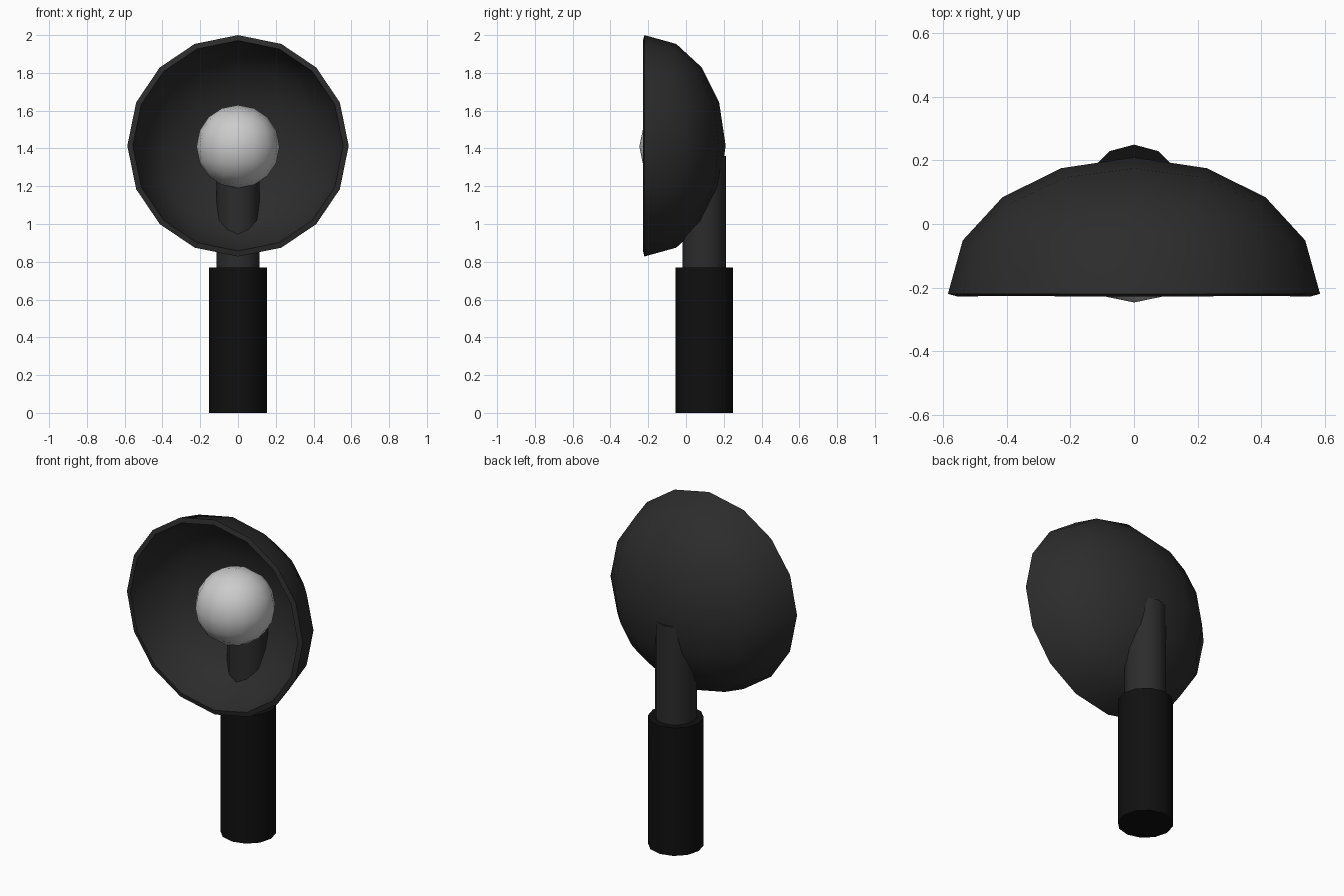
import bpy, bmesh, math
from mathutils import Vector

if "Cube" in bpy.data.objects:
    bpy.data.objects.remove(bpy.data.objects["Cube"])


def paint(obj, name, value):
    mat = bpy.data.materials.get(name) or bpy.data.materials.new(name)
    mat.diffuse_color = (value, value, value, 1)
    mat.use_nodes = True
    mat.node_tree.nodes["Principled BSDF"].inputs["Base Color"].default_value = mat.diffuse_color
    obj.data.materials.append(mat)


def smooth(obj):
    bpy.ops.object.select_all(action='DESELECT')
    obj.select_set(True)
    bpy.context.view_layer.objects.active = obj
    bpy.ops.object.shade_smooth_by_angle(angle=math.radians(40))


def quad_sphere(name, scale, location, half=False):
    """Rounded cube of 16 segments around; half keeps only the back (+y) side."""
    bpy.ops.mesh.primitive_cube_add(size=2)
    obj = bpy.context.object
    obj.name = name
    sub = obj.modifiers.new("Subdivide", 'SUBSURF')
    sub.levels = 2
    bpy.ops.object.modifier_apply(modifier=sub.name)
    bm = bmesh.new()
    bm.from_mesh(obj.data)
    for v in bm.verts:
        v.co.normalize()
    if half:
        bmesh.ops.delete(bm, geom=[v for v in bm.verts if v.co.y < -0.01],
                         context='VERTS')
    bmesh.ops.scale(bm, vec=Vector(scale), verts=bm.verts)
    bm.to_mesh(obj.data)
    bm.free()
    obj.location = location
    return obj


def post(name, radius, z0, z1):
    bpy.ops.mesh.primitive_cylinder_add(vertices=12, radius=radius, depth=z1 - z0,
                                        location=(0, 0.097, (z0 + z1) / 2))
    obj = bpy.context.object
    obj.name = name
    smooth(obj)
    return obj


# Handle grip and the stem that runs up through the dish
paint(post("handle", 0.153, 0, 0.77), "black", 0.005)
paint(post("stem", 0.115, 0.7, 1.36), "charcoal", 0.025)

# Reflector dish: hollow half shell opening to the front
dish = quad_sphere("dish", (0.586, 0.43, 0.586), (0, -0.22, 1.414), half=True)
shell = dish.modifiers.new("Shell", 'SOLIDIFY')
shell.thickness = 0.03
shell.offset = -1
bpy.ops.object.modifier_apply(modifier=shell.name)
smooth(dish)
paint(dish, "charcoal", 0.025)

# Bulb
smooth(quad_sphere("bulb", (0.22, 0.22, 0.22), (0, -0.027, 1.41)))
